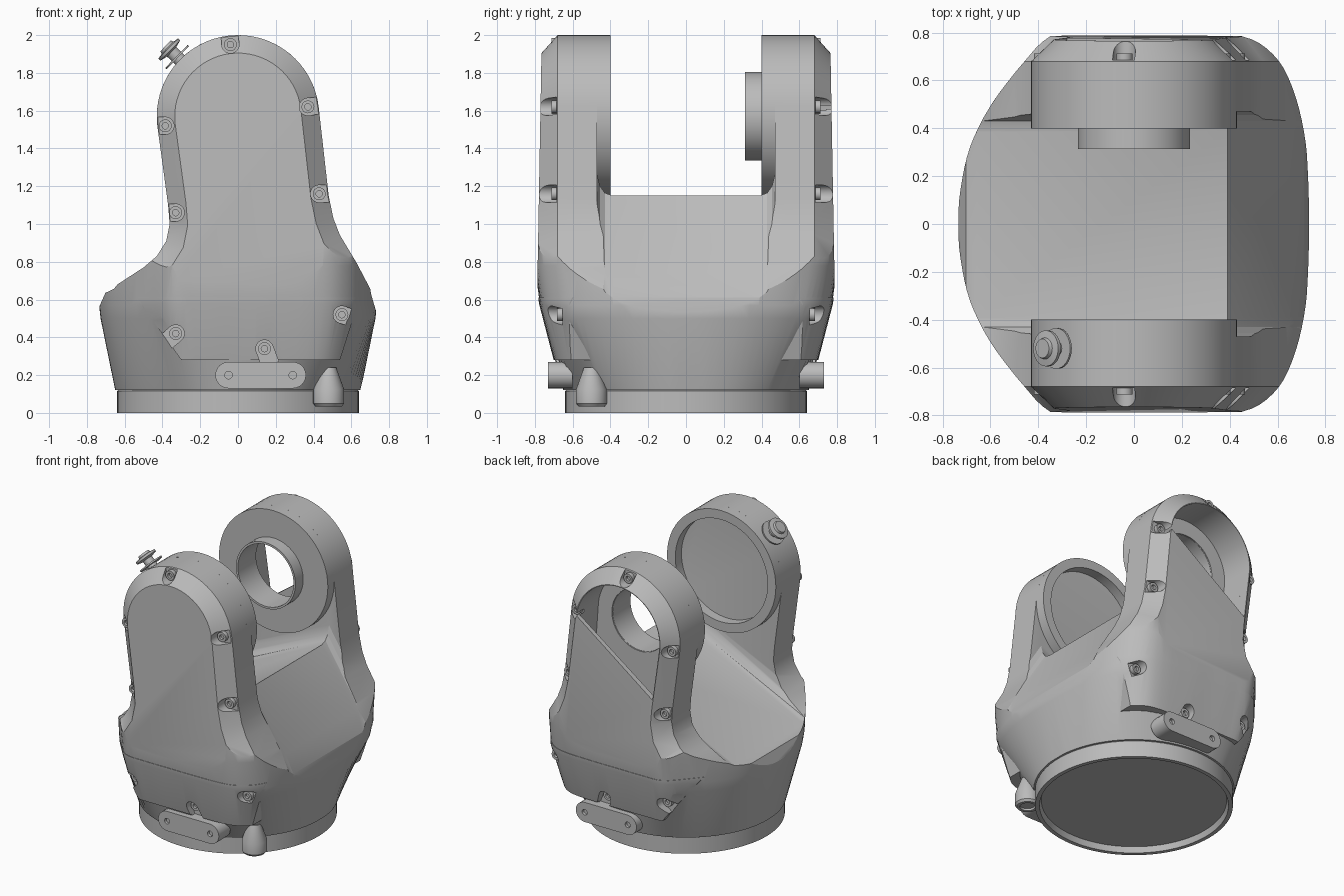
import bpy, bmesh, math
from math import sin, cos, radians
from mathutils import Vector

old = bpy.data.objects.get("Cube")
if old:
    bpy.data.objects.remove(old)

grey = bpy.data.materials.new("satin_grey")
grey.use_nodes = True
tone = (0.5, 0.5, 0.5, 1)
grey.diffuse_color = tone
grey.node_tree.nodes["Principled BSDF"].inputs["Base Color"].default_value = tone
parts = []


def finish(name, bm):
    bmesh.ops.remove_doubles(bm, verts=bm.verts, dist=1e-5)
    bmesh.ops.recalc_face_normals(bm, faces=bm.faces)
    me = bpy.data.meshes.new(name)
    bm.to_mesh(me)
    bm.free()
    me.materials.append(grey)
    ob = bpy.data.objects.new(name, me)
    bpy.context.collection.objects.link(ob)
    parts.append(ob)
    return ob


def loft(name, rings):
    """Skin matching rings of points and cap both ends."""
    bm = bmesh.new()
    rows = [[bm.verts.new(p) for p in ring] for ring in rings]
    n = len(rows[0])
    for a, b in zip(rows, rows[1:]):
        for i in range(n):
            j = (i + 1) % n
            bm.faces.new((a[i], a[j], b[j], b[i]))
    bm.faces.new(rows[0])
    bm.faces.new(rows[-1])
    return finish(name, bm)


def section(pts, y, lift=0):
    return [(x, y, z + lift) for x, z in pts]


def prism(name, pts, y0, y1):
    return loft(name, [section(pts, y0), section(pts, y1)])


def lathe(name, profile, loc, axis, steps=64):
    """Turn a (radius, height) profile about an axis."""
    bm = bmesh.new()
    vs = [bm.verts.new((r, 0, h)) for r, h in profile]
    es = [bm.edges.new(p) for p in zip(vs, vs[1:])]
    bmesh.ops.spin(bm, geom=vs + es, cent=(0, 0, 0), axis=(0, 0, 1),
                   angle=math.tau, steps=steps)
    ob = finish(name, bm)
    turn = Vector(axis).to_track_quat('Z', 'Y').to_matrix().to_4x4()
    ob.data.transform(turn)
    ob.data.transform(turn.Translation(loc))
    return ob


def rod(name, r, h, loc, axis, steps=64):
    return lathe(name, [(0, 0), (r, 0), (r, h), (0, h)], loc, axis, steps)


def tube(name, r0, r1, h, loc, axis):
    return lathe(name, [(r0, 0), (r1, 0), (r1, h), (r0, h), (r0, 0)], loc, axis)


def boolean(ob, tool, op='DIFFERENCE'):
    mod = ob.modifiers.new("cut", 'BOOLEAN')
    mod.object, mod.operation, mod.solver = tool, op, 'EXACT'
    bpy.context.view_layer.objects.active = ob
    bpy.ops.object.modifier_apply(modifier=mod.name)
    parts.remove(tool)
    bpy.data.objects.remove(tool)


def arc(cx, cz, r, a0, a1, n):
    angles = [radians(a0 + (a1 - a0) * i / n) for i in range(n + 1)]
    return [(cx + r * cos(a), cz + r * sin(a)) for a in angles]


def inset(pts, d):
    out = []
    for i, p in enumerate(pts):
        a, b, c = Vector(pts[i - 1]), Vector(p), Vector(pts[(i + 1) % len(pts)])
        n1, n2 = (b - a).orthogonal().normalized(), (c - b).orthogonal().normalized()
        m = (n1 + n2).normalized()
        out.append(tuple(b + m * d / max(m.dot(n1), 0.5)))
    return out


def rounded(pts, steps=4):
    """Closed smooth curve through the points."""
    out, n = [], len(pts)
    for i in range(n):
        p0, p1, p2, p3 = (Vector(pts[(i + k) % n]) for k in (-1, 0, 1, 2))
        for s in range(steps):
            t = s / steps
            out.append((p1 * 2 + (p2 - p0) * t + (p0 * 2 - p1 * 5 + p2 * 4 - p3) * t * t
                        + (p1 * 3 - p0 - p2 * 3 + p3) * t ** 3) / 2)
    return out


# Housing: plan loft from a round foot to the full width
half = [(.735, 0), (.73, .2), (.71, .4), (.66, .58), (.58, .71), (.45, .785), (.2, .8),
        (0, .8), (-.2, .8), (-.35, .785), (-.47, .665), (-.6, .5), (-.685, .33), (-.725, .15),
        (-.735, 0)]
plan = rounded(half + [(x, -y) for x, y in half[-2:0:-1]])


def ring(sx, sy, z):
    return [(p.x * sx, p.y * sy, z) for p in plan]


foot = [(*(p.normalized() * .65), .12) for p in plan]
housing = loft("housing", [foot, ring(.99, .94, .5), ring(1, .965, .57), ring(1, 1, .78),
                           ring(1, 1, 2.1)])

# Proud lower skirts of the front and rear covers
skirt = [(-.54, .61), (-.3, .28), (.54, .28), (.645, .61)]
for s in (-1, 1):
    cover = loft("cover", [ring(.9, .865, .25), ring(1.003, .972, .58), ring(1.003, .98, .64)])
    boolean(cover, prism("skirt", skirt, s * .4, s * .95), 'INTERSECT')
    boolean(housing, cover, 'UNION')

# Arm outline with chamfered, slightly leaning faces
outline = [(.63, .05), (.74, .5), (.73, .6), (.63, .79), (.54, .94), (.505, 1.03), (.48, 1.15)]
outline += arc(0, 1.57, .43, 7, 187, 32)
outline += [(-.37, 1.1), (-.362, 1.0), (-.38, .91), (-.43, .83), (-.5, .77), (-.7, .64),
            (-.74, .55), (-.65, .05)]
face = [(x, .785 - .018 * (z - .8), z) for x, z in inset(outline, .095)]
boolean(housing, loft("shell", [[(x, -y, z) for x, y, z in face], section(outline, -.68),
                                section(outline, .68), face]), 'INTERSECT')

# Saddle between the two arms, with filleted walls
saddle = [(-1, .495), (.39, 1.15), (.65, .74), (.71, .61), (.745, .49), (1.2, .49), (1.2, 2.3),
          (-1, 2.3)]
steps = [(-.47, .11), (-.455, .05), (-.43, .015), (-.39, 0)]
steps += [(-y, lift) for y, lift in reversed(steps)]
boolean(housing, loft("saddle", [section(saddle, y, lift) for y, lift in steps]))

# Hollow rear arm with an opening above a slanted cover edge
crown = arc(0, 1.57, .33, 7, 187, 32)
boolean(housing, prism("cavity", [(.37, 1.02)] + crown + [(-.26, 1.02)], .52, .74))
boolean(housing, prism("opening", crown + [(-.28, 1.17)], .7, .95))
boolean(housing, rod("bore", .222, .3, (0, .35, 1.57), (0, 1, 0)))

# Bolts in open pockets on both faces
spots = [(-.04, 1.95), (-.385, 1.52), (-.33, 1.06), (.37, 1.62), (.43, 1.16), (.55, .52),
         (-.33, .42), (.14, .34)]
head = [(0, .01), (.017, .01), (.017, .028), (.034, .028), (.034, -.02), (0, -.02)]
for s in (-1, 1):
    for x, z in spots:
        out = Vector((x, z - min(max(z, .7), 1.57))).normalized()
        side = Vector((-out.y, out.x))
        floor = .685 if z > .6 else .655
        shape = [(-.046, .09), (.046, .09)] + arc(0, 0, .046, 0, -180, 12)
        pocket = [(x + side.x * u + out.x * v, z + side.y * u + out.y * v) for u, v in shape]
        boolean(housing, prism("pocket", pocket, s * floor, s * .9))
        lathe("bolt", head, (x, s * floor, z), (0, s, 0), 16)

# Bearing rings on the inner faces of the arms
tube("front_ring", .365, .43, .11, (0, -.51, 1.57), (0, 1, 0))
tube("rear_ring", .222, .43, .11, (0, .4, 1.57), (0, 1, 0))
tube("rear_sleeve", .22, .235, .2, (0, .313, 1.57), (0, 1, 0))

# Base collar with a recessed underside
lathe("base_collar", [(0, .04), (.6, .04), (.612, 0), (.64, 0), (.64, .115), (.63, .125),
                      (0, .125)], (0, 0, 0), (0, 0, 1), 96)

# Low plates with two holes, front and rear
slot = arc(.29, .2, .07, -90, 90, 12) + arc(-.05, .2, .07, 90, 270, 12)
for s in (-1, 1):
    plate = prism("end_plate", slot, s * .6, s * .73)
    for x in (-.05, .29):
        boolean(plate, rod("hole", .02, .05, (x, s * .71, .2), (0, s, 0), 20))

# Cable socket under the front corner
lathe("cable_socket", [(0, .05), (.05, .05), (.05, .035), (.07, .035), (.082, .05), (.082, .125),
                       (.04, .24), (0, .24)], (.48, -.5, 0), (0, 0, 1), 32)

# Connector on the shoulder of the front arm
lathe("shoulder_connector", [(0, .4), (.035, .4), (.035, .445), (.085, .445), (.085, .455),
                             (.035, .455), (.035, .49), (.075, .5), (.075, .515), (.045, .52),
                             (.04, .535), (0, .535)],
      (0, -.52, 1.57), (-.72, 0, .7), 32)

# Smooth shading with sharp edges kept
bpy.ops.object.select_all(action='DESELECT')
for ob in parts:
    ob.select_set(True)
bpy.context.view_layer.objects.active = housing
bpy.ops.object.shade_smooth_by_angle(angle=radians(25))
